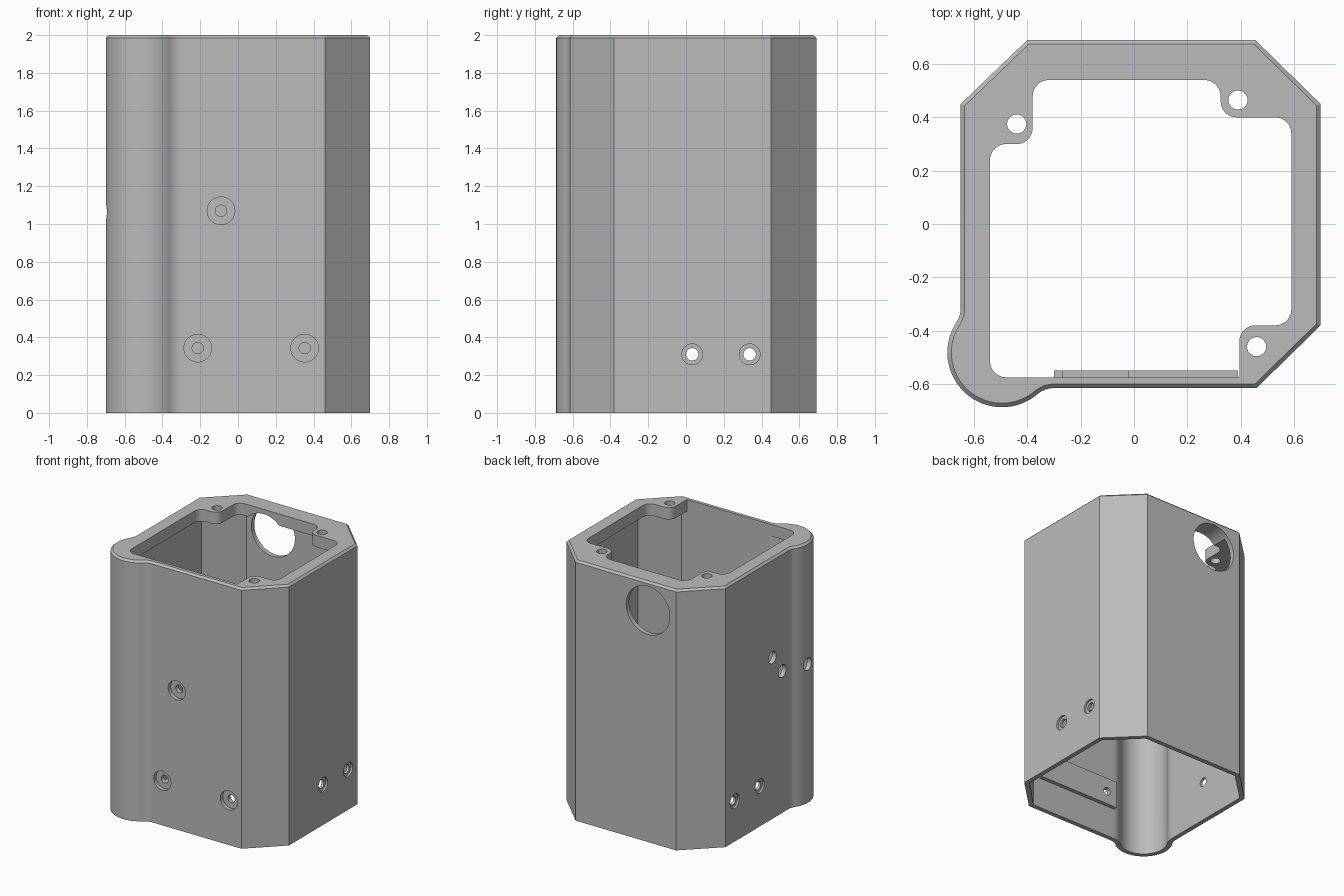
import bpy, bmesh, math
from mathutils import Vector, Matrix

if "Cube" in bpy.data.objects:
    bpy.data.objects.remove(bpy.data.objects["Cube"])

grey = bpy.data.materials.new("grey plastic")
grey.diffuse_color = (0.5, 0.5, 0.5, 1)
grey.use_nodes = True
grey.node_tree.nodes["Principled BSDF"].inputs["Base Color"].default_value = grey.diffuse_color


def loft(name, rings):
    """Solid from stacked rings of (points, z)."""
    bm = bmesh.new()
    vs = [[bm.verts.new((x, y, z)) for x, y in pts] for pts, z in rings]
    n = len(vs[0])
    bm.faces.new(vs[0][::-1])
    bm.faces.new(vs[-1])
    for a, b in zip(vs, vs[1:]):
        for i in range(n):
            j = (i + 1) % n
            bm.faces.new((a[i], a[j], b[j], b[i]))
    bmesh.ops.recalc_face_normals(bm, faces=bm.faces)
    return finish(name, bm)


def finish(name, bm):
    me = bpy.data.meshes.new(name)
    bm.to_mesh(me)
    bm.free()
    ob = bpy.data.objects.new(name, me)
    bpy.context.collection.objects.link(ob)
    me.materials.append(grey)
    return ob


def box(name, lo, hi):
    (x0, y0, z0), (x1, y1, z1) = lo, hi
    pts = [(x0, y0), (x1, y0), (x1, y1), (x0, y1)]
    return loft(name, [(pts, z0), (pts, z1)])


def rod(p, q, r, seg=40):
    """Cylinder from p to q."""
    p, q = Vector(p), Vector(q)
    bm = bmesh.new()
    bmesh.ops.create_cone(bm, cap_ends=True, segments=seg, radius1=r, radius2=r,
                          depth=(q - p).length)
    rot = (q - p).to_track_quat('Z', 'Y').to_matrix().to_4x4()
    bmesh.ops.transform(bm, matrix=Matrix.Translation((p + q) / 2) @ rot, verts=bm.verts)
    return finish("cutter", bm)


def boolean(target, tool, op='DIFFERENCE'):
    m = target.modifiers.new("bool", 'BOOLEAN')
    m.operation, m.object, m.solver = op, tool, 'EXACT'
    bpy.context.view_layer.objects.active = target
    bpy.ops.object.modifier_apply(modifier=m.name)
    bpy.data.objects.remove(tool)


def arc(c, r, a0, a1, n):
    return [(c[0] + r * math.cos(a0 + (a1 - a0) * i / n),
             c[1] + r * math.sin(a0 + (a1 - a0) * i / n)) for i in range(n + 1)]


LOBE, R, F = Vector((-0.495, -0.482)), 0.205, 0.10
LEFT, FRONT = -0.65, -0.615


def outline(t):
    """Chamfered body with a round corner lobe, inset by t."""
    path = [(-0.3, FRONT), (0.46, FRONT), (0.70, -0.38), (0.70, 0.45),
            (0.455, 0.69), (-0.40, 0.69), (LEFT, 0.45), (LEFT, -0.3)]
    P = [Vector(p) for p in path]
    out = []
    for a, b, c in zip(P, P[1:], P[2:]):
        d1, d2 = (b - a).normalized(), (c - b).normalized()
        n1, n2 = Vector((-d1.y, d1.x)), Vector((-d2.y, d2.x))
        out.append(tuple(b + (n1 + n2) * t / (1 + n1.dot(n2))))
    # concave fillets either side of the lobe
    s = R + F
    fa = Vector((LEFT - F, 0))
    fa.y = LOBE.y + math.sqrt(s * s - (fa.x - LOBE.x) ** 2)
    fb = Vector((0, FRONT - F))
    fb.x = LOBE.x + math.sqrt(s * s - (fb.y - LOBE.y) ** 2)
    da, db = fa - LOBE, fb - LOBE
    aa, ab = math.atan2(da.y, da.x), math.atan2(db.y, db.x) + 2 * math.pi
    out += arc(fa, F + t, 0, aa - math.pi, 8)
    out += arc(LOBE, R - t, aa, ab, 40)[1:-1]
    out += arc(fb, F + t, ab - math.pi, math.pi / 2, 8)
    return out


def rounded(pts, r):
    """Right-angled outline with rounded corners."""
    P, out = [Vector(p) for p in pts], []
    for i, p in enumerate(P):
        if i == 1:
            out.append(tuple(p))
            continue
        d1 = (P[i - 1] - p).normalized()
        d2 = (P[(i + 1) % len(P)] - p).normalized()
        c = p + (d1 + d2) * r
        a0, a1 = math.atan2(-d2.y, -d2.x), math.atan2(-d1.y, -d1.x)
        a1 = a0 + (a1 - a0 + math.pi) % (2 * math.pi) - math.pi
        out += arc(c, r, a0, a1, 8)
    return out


# Outer body with a chamfered top edge, hollowed from below
WALL, RIM = 0.035, 1.91
body = loft("housing", [(outline(0), 0), (outline(0), 1.985), (outline(0.015), 2)])
boolean(body, loft("cavity", [(outline(WALL), -0.1), (outline(WALL), RIM)]))

# Thickened mounting pads inside the walls
boolean(body, box("front_pad", (-0.30, -0.60, 0.24), (0.39, -0.55, 0.45)), 'UNION')
boolean(body, box("upper_pad", (-0.27, -0.60, 0.95), (-0.02, -0.55, 1.19)), 'UNION')

# Opening in the top rim that leaves three screw bosses
opening = rounded([(-0.54, -0.575), (0.395, -0.575), (0.395, -0.38), (0.59, -0.38),
                   (0.59, 0.40), (0.325, 0.40), (0.325, 0.54), (-0.38, 0.54),
                   (-0.38, 0.30), (-0.54, 0.30)], 0.06)
boolean(body, loft("opening", [(opening, 1.8), (opening, 2.1)]))
for x, y in ((-0.44, 0.375), (0.39, 0.465), (0.46, -0.46)):
    boolean(body, rod((x, y, 1.8), (x, y, 2.1), 0.036))

# Counterbored front screw holes
for x, z in ((-0.09, 1.07), (-0.213, 0.343), (0.353, 0.343)):
    boolean(body, rod((x, -0.8, z), (x, -0.5, z), 0.03))
    boolean(body, rod((x, -0.8, z), (x, -0.585, z), 0.073))

# Counterbored side holes on both walls
for y in (0.033, 0.337):
    for s, w in ((1, 0.70), (-1, 0.65)):
        boolean(body, rod((s * 0.8, y, 0.31), (s * 0.55, y, 0.31), 0.033))
        boolean(body, rod((s * 0.8, y, 0.31), (s * (w - 0.015), y, 0.31), 0.055))

# Cable holes in the left wall and the lobe
for y, z in ((-0.12, 1.24), (-0.24, 1.09), (-0.482, 1.065)):
    boolean(body, rod((-0.8, y, z), (-0.56, y, z), 0.048))

# Large round port in the back wall
boolean(body, rod((-0.16, 0.85, 1.78), (-0.16, 0.45, 1.78), 0.185, 64))

body.select_set(True)
bpy.context.view_layer.objects.active = body
bpy.ops.object.shade_smooth_by_angle(angle=math.radians(30))
